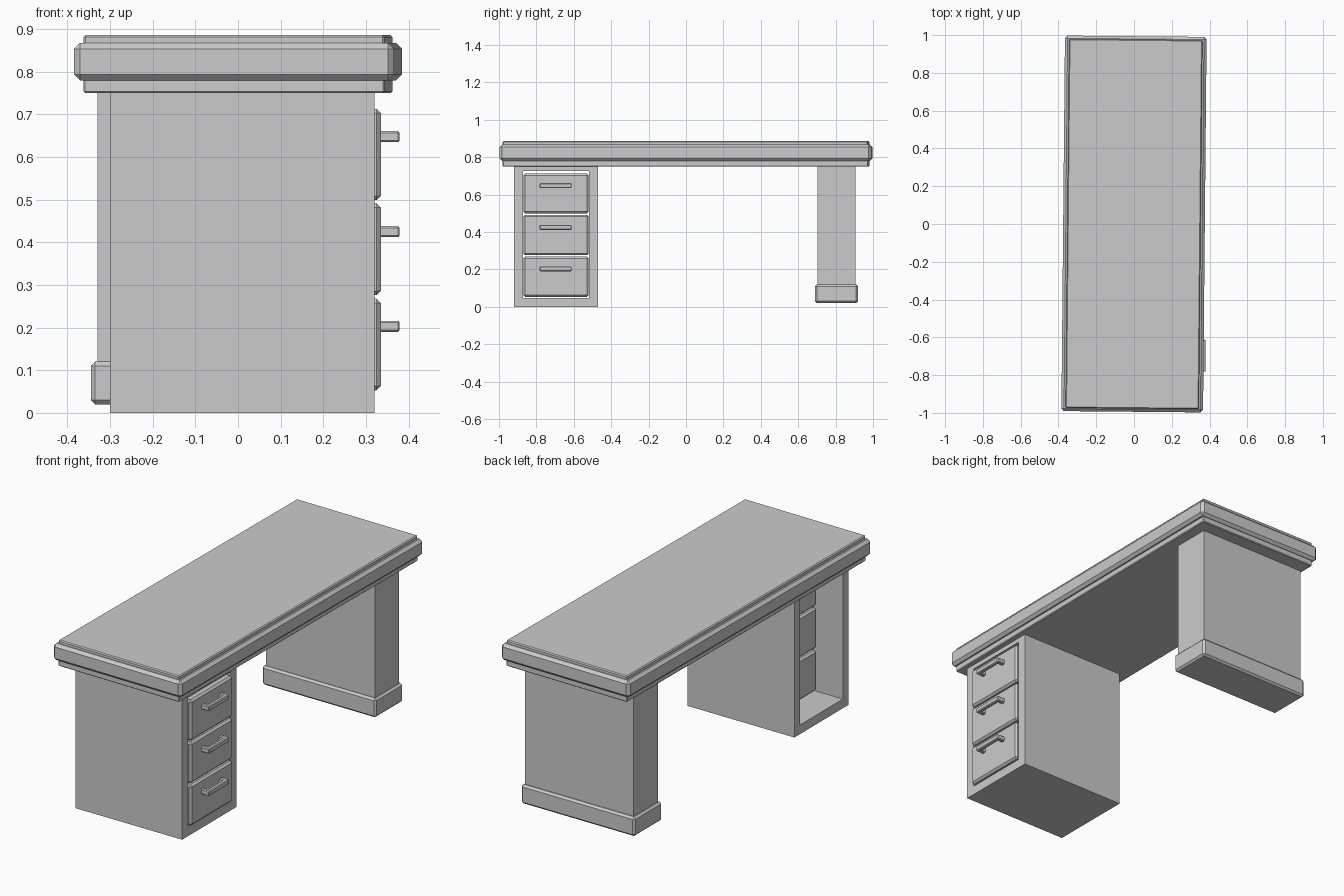
import bpy, bmesh
from mathutils import Matrix

if "Cube" in bpy.data.objects:
    bpy.data.objects.remove(bpy.data.objects["Cube"])


def finish(name, bm):
    bmesh.ops.recalc_face_normals(bm, faces=bm.faces)
    me = bpy.data.meshes.new(name)
    bm.to_mesh(me)
    bm.free()
    ob = bpy.data.objects.new(name, me)
    bpy.context.collection.objects.link(ob)
    return ob


def bevel(ob, width):
    m = ob.modifiers.new("bevel", 'BEVEL')
    m.width = width
    m.segments = 1
    m.limit_method = 'ANGLE'


def box(name, x, y, z, bev=0.0):
    bm = bmesh.new()
    size = [b - a for a, b in (x, y, z)]
    mid = [(a + b) / 2 for a, b in (x, y, z)]
    bmesh.ops.create_cube(bm, size=1, matrix=Matrix.Translation(mid) @ Matrix.Diagonal((*size, 1)))
    ob = finish(name, bm)
    if bev:
        bevel(ob, bev)
    return ob


# Stacked desktop slabs, turned very slightly about z
for name, hx, hy, z0, z1, b in (
        ("desktop_lower_trim", 0.353, 0.977, 0.75, 0.785, 0.004),
        ("desktop_slab", 0.375, 0.994, 0.78, 0.868, 0.014),
        ("desktop_upper_panel", 0.353, 0.977, 0.86, 0.886, 0.005)):
    top = box(name, (-hx, hx), (-hy, hy), (z0, z1), b)
    top.rotation_euler.z = -0.0095

# Pedestal cabinet: rectangular tube open towards front and back of the drawers
bm = bmesh.new()
rings = []
for x in (-0.30, 0.32):
    for y0, y1, z0, z1 in ((-0.92, -0.47, 0, 0.755), (-0.872, -0.518, 0.048, 0.727)):
        rings.append([bm.verts.new((x, y, z)) for y, z in ((y0, z0), (y1, z0), (y1, z1), (y0, z1))])
for a, b in ((0, 1), (1, 3), (3, 2), (2, 0)):
    for i in range(4):
        j = (i + 1) % 4
        bm.faces.new((rings[a][i], rings[a][j], rings[b][j], rings[b][i]))
finish("pedestal_cabinet", bm)

# Drawers with U-shaped pull handles
drawers = ((0.053, 0.268, 0.203), (0.276, 0.492, 0.425), (0.499, 0.713, 0.648))
for n, (z0, z1, hz) in enumerate(drawers, 1):
    box(f"drawer_{n}", (-0.15, 0.335), (-0.87, -0.52), (z0, z1), 0.010)
    outline = ((0.33, -0.782), (0.379, -0.782), (0.379, -0.612), (0.33, -0.612),
               (0.33, -0.634), (0.358, -0.634), (0.358, -0.760), (0.33, -0.760))
    bm = bmesh.new()
    f = bm.faces.new([bm.verts.new((x, y, hz - 0.013)) for x, y in outline])
    ext = bmesh.ops.extrude_face_region(bm, geom=[f])
    bmesh.ops.translate(bm, vec=(0, 0, 0.026),
                        verts=[v for v in ext["geom"] if isinstance(v, bmesh.types.BMVert)])
    bevel(finish(f"drawer_handle_{n}", bm), 0.004)

# Panel leg with plinth
box("panel_leg", (-0.33, 0.302), (0.703, 0.905), (0.03, 0.755))
box("leg_plinth", (-0.345, 0.315), (0.69, 0.92), (0.02, 0.12), 0.010)
